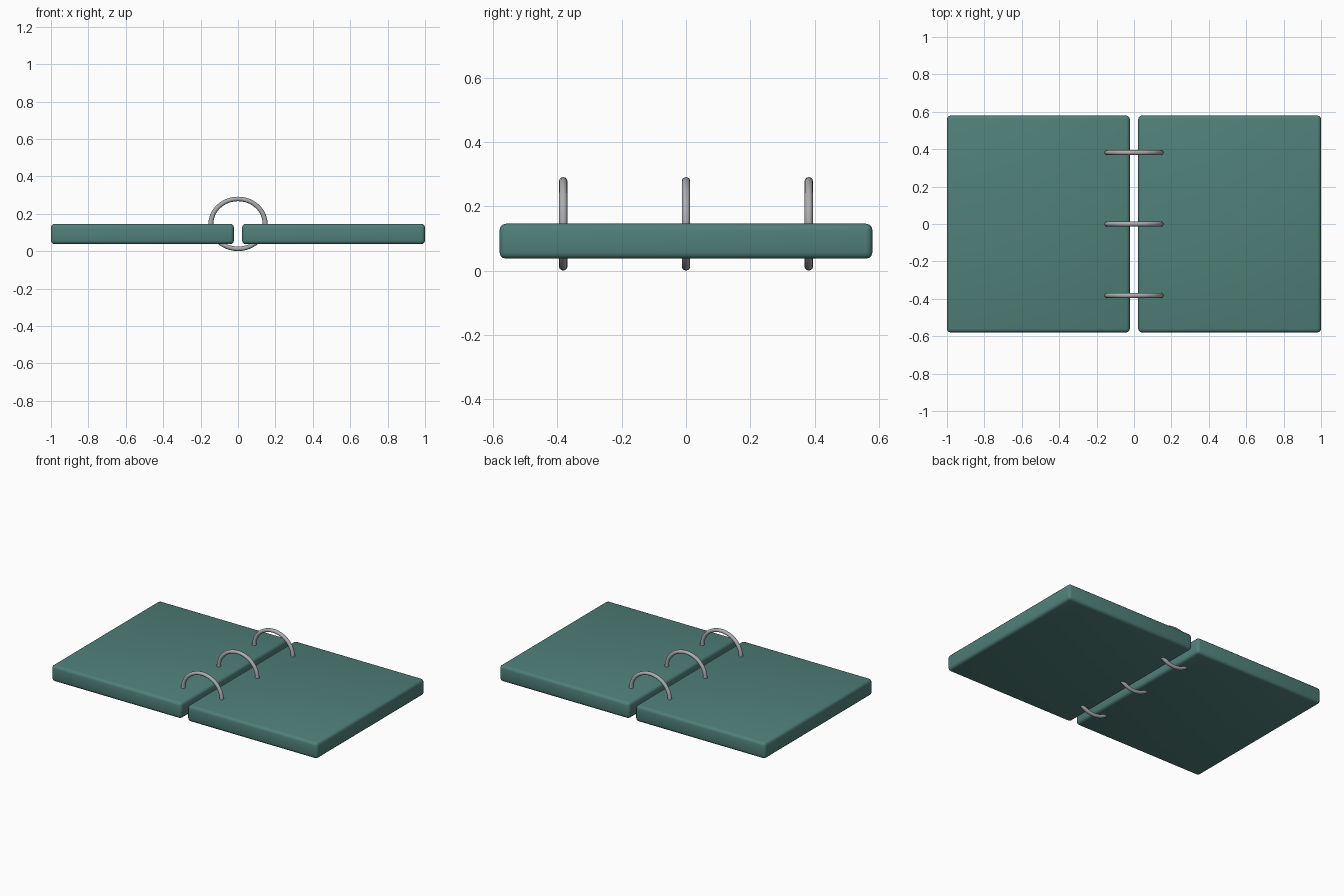
import bpy, math

if "Cube" in bpy.data.objects:
    bpy.data.objects.remove(bpy.data.objects["Cube"])


def material(name, colour):
    m = bpy.data.materials.new(name)
    m.diffuse_color = (*colour, 1)
    m.use_nodes = True
    m.node_tree.nodes["Principled BSDF"].inputs["Base Color"].default_value = m.diffuse_color
    return m


teal = material("teal board", (0.08, 0.215, 0.19))
steel = material("steel", (0.42, 0.42, 0.44))


def smooth(obj, angle):
    bpy.ops.object.select_all(action='DESELECT')
    obj.select_set(True)
    bpy.context.view_layer.objects.active = obj
    bpy.ops.object.shade_smooth_by_angle(angle=math.radians(angle))


# Two cover boards with softened edges
for side, name in ((-1, "left_board"), (1, "right_board")):
    bpy.ops.mesh.primitive_cube_add(size=1, location=(side * 0.511, 0, 0.092))
    board = bpy.context.object
    board.name = name
    board.scale = (0.978, 1.16, 0.109)
    bpy.ops.object.transform_apply(location=False, rotation=False, scale=True)
    bevel = board.modifiers.new("soft_edges", 'BEVEL')
    bevel.width = 0.02
    bevel.segments = 3
    bpy.ops.object.modifier_apply(modifier=bevel.name)
    board.data.materials.append(teal)
    smooth(board, 40)

# Three slightly flattened binder rings passing through both boards
for i, y in enumerate((-0.382, 0, 0.382)):
    bpy.ops.mesh.primitive_torus_add(
        major_radius=0.145, minor_radius=0.013, major_segments=48,
        minor_segments=12, location=(0, y, 0.146),
        rotation=(math.pi / 2, 0, 0))
    ring = bpy.context.object
    ring.name = f"binder_ring_{i + 1}"
    ring.scale = (1, 0.92, 1)
    bpy.ops.object.transform_apply(location=False, rotation=True, scale=True)
    ring.data.materials.append(steel)
    smooth(ring, 60)
